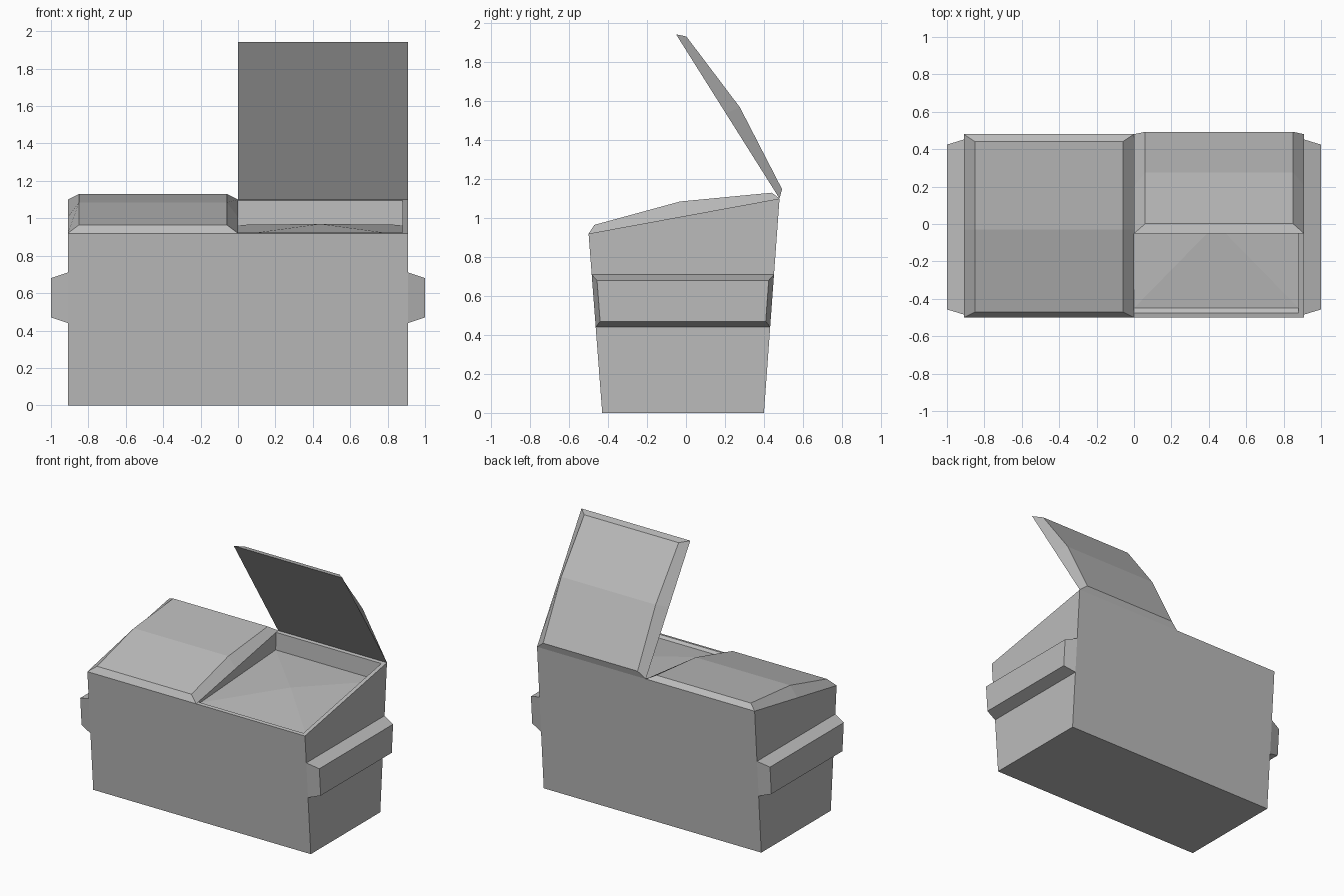
import bpy, bmesh, math
from mathutils import Matrix, Vector

cube = bpy.data.objects.get("Cube")
if cube:
    bpy.data.objects.remove(cube, do_unlink=True)

# Single grey paint
GREY = (0.5, 0.5, 0.5, 1.0)
paint = bpy.data.materials.new("grey_paint")
paint.use_nodes = True
paint.diffuse_color = GREY
paint.node_tree.nodes["Principled BSDF"].inputs["Base Color"].default_value = GREY

HALF = 0.91           # half width of the bin
FRONT, BACK = -0.50, 0.48
HINGE = Vector((0, BACK, 1.10))


def rim_z(y):
    """Height of the sloping rim at depth y."""
    return 0.92 + (y - FRONT) * 0.18 / (BACK - FRONT)


def front_y(z):
    return -0.43 - 0.07 * z / 0.92


def back_y(z):
    return 0.40 + 0.08 * z / 1.10


def loft(name, loops, apex=None):
    """Skin a row of equal loops, capping the ends or closing on an apex."""
    bm = bmesh.new()
    rows = [[bm.verts.new(p) for p in loop] for loop in loops]
    n = len(rows[0])
    for a, b in zip(rows, rows[1:]):
        for i in range(n):
            j = (i + 1) % n
            bm.faces.new((a[i], a[j], b[j], b[i]))
    bm.faces.new(rows[0])
    if apex:
        tip = bm.verts.new(apex)
        for i in range(n):
            bm.faces.new((rows[-1][i], rows[-1][(i + 1) % n], tip))
    else:
        bm.faces.new(rows[-1])
    bmesh.ops.recalc_face_normals(bm, faces=bm.faces)
    mesh = bpy.data.meshes.new(name)
    bm.to_mesh(mesh)
    bm.free()
    mesh.materials.append(paint)
    obj = bpy.data.objects.new(name, mesh)
    bpy.context.collection.objects.link(obj)
    return obj


def ring(x0, x1, y0, y1, z0, z1):
    """Rectangle whose front edge is at z0 and back edge at z1."""
    return [(x0, y0, z0), (x1, y0, z0), (x1, y1, z1), (x0, y1, z1)]


# Tapered body, rim, and the low heap filling the open half
y0, y1 = -0.475, 0.455
loft("bin_body", [
    ring(-HALF, HALF, front_y(0), back_y(0), 0, 0),
    ring(-HALF, HALF, FRONT, BACK, rim_z(FRONT), rim_z(BACK)),
    ring(0, 0.88, y0, y1, rim_z(y0), rim_z(y1)),
    ring(0, 0.88, -0.45, 0.45, 0.91, 0.965),
], apex=(0.44, 0.0, 0.97))


# Lids: bulged panels, each (base y, top y, top z) being a station along the depth
def lid(name, x0, x1):
    stations = [(FRONT, -0.47, 0.965), (-0.03, -0.03, 1.085), (BACK, 0.44, 1.13)]
    return loft(name, [[(x0, b, rim_z(b)), (x0 + 0.06, t, z),
                        (x1 - 0.06, t, z), (x1, b, rim_z(b))]
                       for b, t, z in stations])


lid("closed_lid", -HALF, 0)
open_lid = lid("open_lid", 0, HALF)
swing = Matrix.Rotation(math.radians(-68.2), 4, 'X')
open_lid.data.transform(Matrix.Translation(HINGE) @ swing @ Matrix.Translation(-HINGE))


# Lifting pockets on both sides
def pocket_loop(x, low, high, inset):
    return [(x, front_y(low) + inset, low), (x, back_y(low) - inset, low),
            (x, back_y(high) - inset, high), (x, front_y(high) + inset, high)]


for name, side in (("left_pocket", 1), ("right_pocket", -1)):
    loft(name, [pocket_loop(side * HALF, 0.44, 0.71, 0),
                pocket_loop(side * 1.0, 0.47, 0.68, 0.025)])
